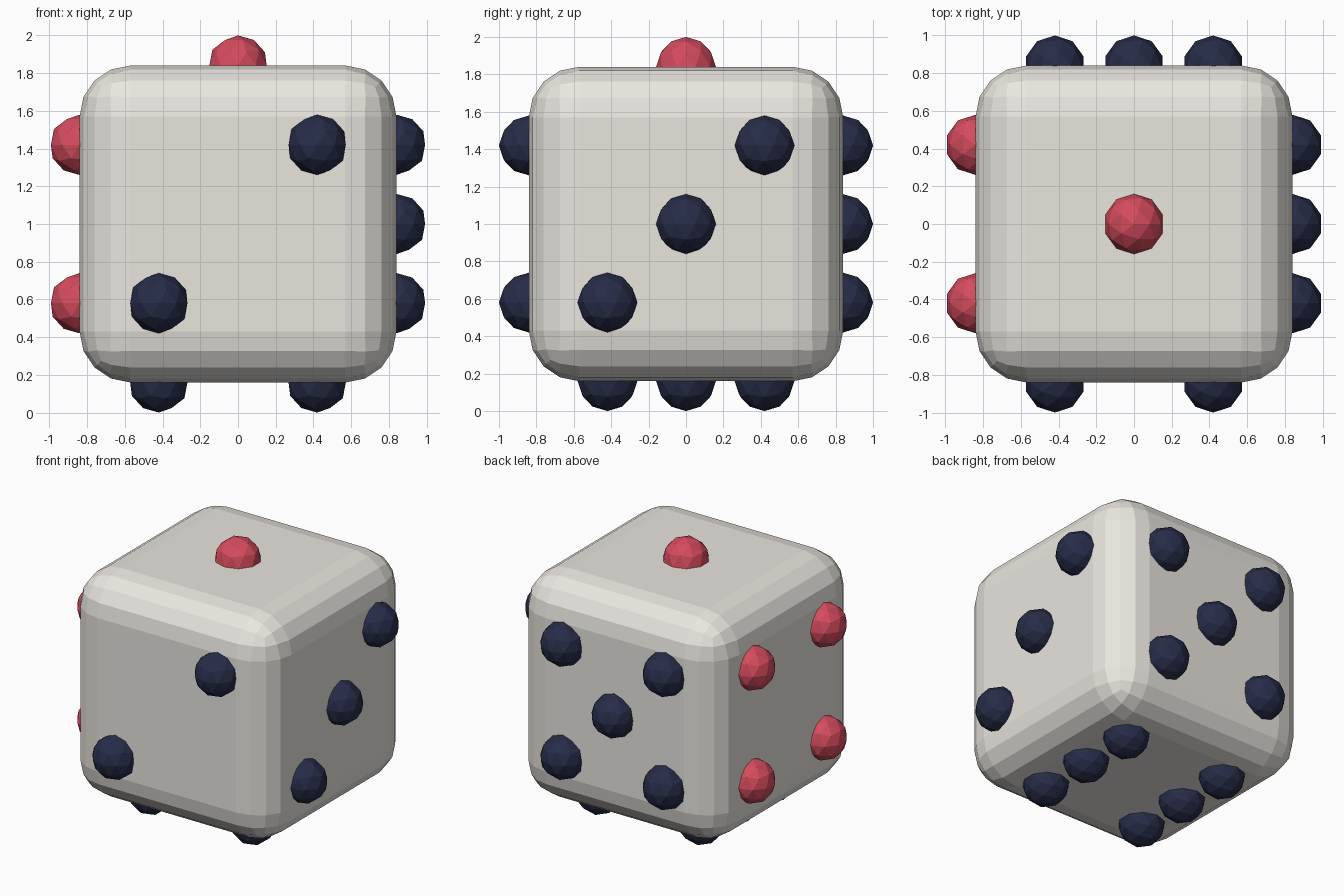
import bpy

if "Cube" in bpy.data.objects:
    bpy.data.objects.remove(bpy.data.objects["Cube"])

HALF = 0.8403     # half edge of the cube
R = 0.1597        # pip radius
P = 0.42          # pip spacing from the face centre
CZ = 1.0          # height of the cube centre


def material(name, rgb):
    m = bpy.data.materials.new(name)
    m.diffuse_color = (*rgb, 1)
    m.use_nodes = True
    m.node_tree.nodes["Principled BSDF"].inputs["Base Color"].default_value = m.diffuse_color
    return m


ivory = material("ivory", (0.82, 0.79, 0.74))
navy = material("navy", (0.020, 0.026, 0.066))
red = material("red", (0.66, 0.07, 0.11))

# Rounded cube body, flat shaded
bpy.ops.mesh.primitive_cube_add(size=2 * HALF, location=(0, 0, CZ))
body = bpy.context.object
body.name = "cube_body"
body.data.materials.append(ivory)
bevel = body.modifiers.new("rounded_edges", 'BEVEL')
bevel.width = 0.27
bevel.segments = 4

# Pip layouts in face units (u, v)
one = [(0, 0)]
two = [(-1, -1), (1, 1)]
three = two + one
four = [(u, v) for u in (-1, 1) for v in (-1, 1)]
five = four + one
six = [(u, v) for u in (-1, 1) for v in (-1, 0, 1)]

# Each face: name, axis, side, layout, colour
faces = [
    ("top_pip", 2, 1, one, red),
    ("front_pip", 1, -1, two, navy),
    ("right_pip", 0, 1, three, navy),
    ("left_pip", 0, -1, four, red),
    ("back_pip", 1, 1, five, navy),
    ("bottom_pip", 2, -1, six, navy),
]

# Low-poly ball pips, half sunk in the faces
for name, axis, side, layout, mat in faces:
    for u, v in layout:
        pos = [u * P, v * P]
        pos.insert(axis, side * HALF)
        pos[2] += CZ
        bpy.ops.mesh.primitive_ico_sphere_add(subdivisions=2, radius=R, location=pos)
        pip = bpy.context.object
        pip.name = name
        pip.data.materials.append(mat)
